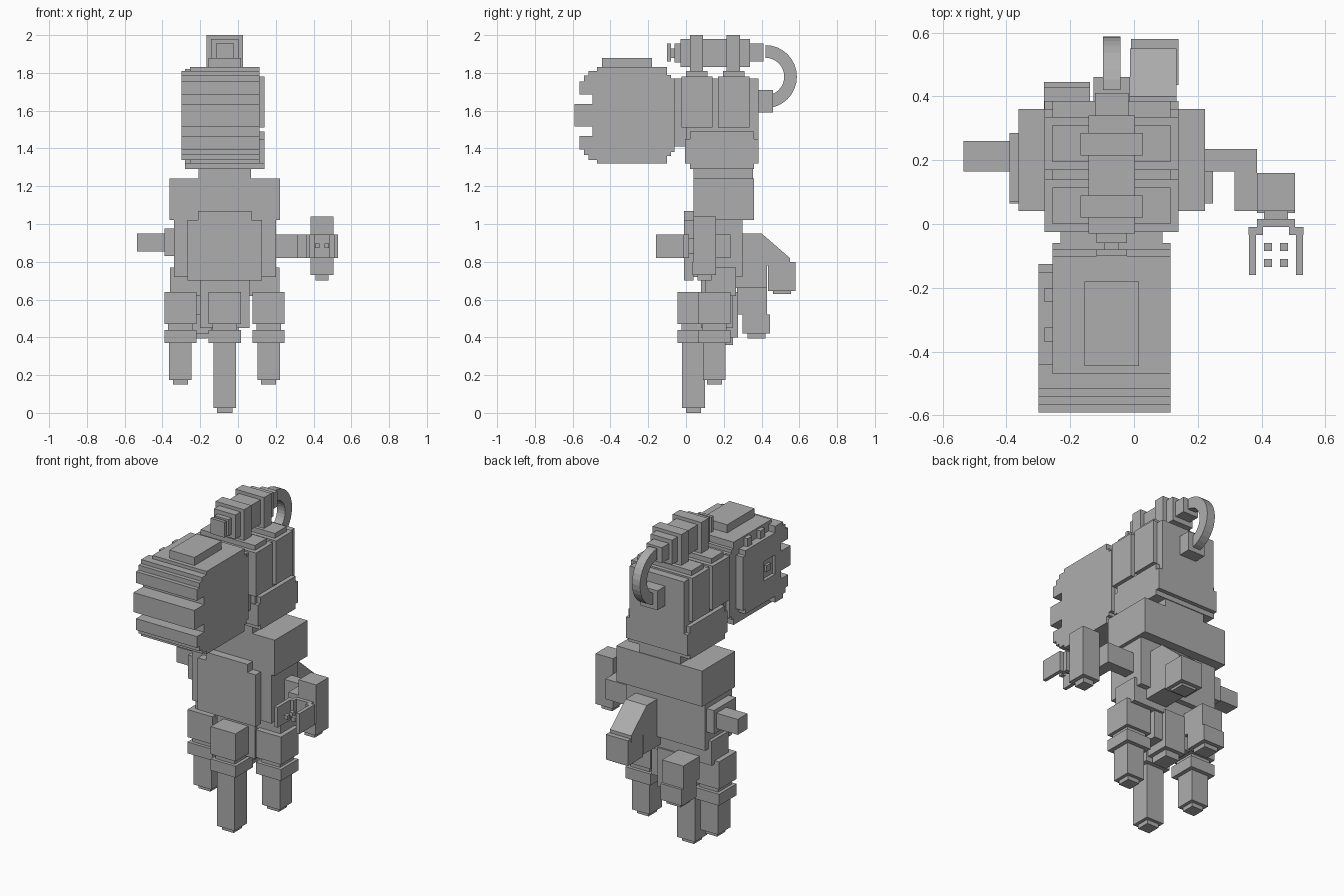
import bpy, bmesh
from math import pi, sin, cos

default = bpy.data.objects.get("Cube")
if default:
    bpy.data.objects.remove(default, do_unlink=True)

grey = bpy.data.materials.new("plain_grey")
grey.use_nodes = True
colour = (.42, .42, .42, 1)
grey.diffuse_color = colour
grey.node_tree.nodes["Principled BSDF"].inputs["Base Color"].default_value = colour

SPINE = -.07    # centre line of the body
STEP = .025     # inset of caps and tips
HEAD_Z = 1.575  # middle height of the head


def extrude(name, profile, width, x=SPINE):
    """Side profile of (y, z) points extruded to a width about x."""
    bm = bmesh.new()
    face = bm.faces.new([bm.verts.new((x - width / 2, y, z)) for y, z in profile])
    extruded = bmesh.ops.extrude_face_region(bm, geom=[face])
    for item in extruded["geom"]:
        if isinstance(item, bmesh.types.BMVert):
            item.co.x += width
    bmesh.ops.recalc_face_normals(bm, faces=bm.faces)
    mesh = bpy.data.meshes.new(name)
    bm.to_mesh(mesh)
    bm.free()
    mesh.materials.append(grey)
    part = bpy.data.objects.new(name, mesh)
    bpy.context.collection.objects.link(part)
    return part


def box(name, width, front, back, bottom, top, x=SPINE):
    corners = [(front, bottom), (back, bottom), (back, top), (front, top)]
    return extrude(name, corners, width, x)


def tipped_box(name, width, front, back, bottom, top, tip, x=SPINE):
    """Box with a smaller cap below it."""
    box(name, width, front, back, bottom, top, x)
    box(name + "_tip", width - STEP * 2, front + STEP, back - STEP, bottom - tip, bottom, x)


def stairs(layers):
    """Outline through (y, height) layers, each going down to the next."""
    points = []
    for y, height in layers:
        if points:
            points.append((points[-1][0], height))
        points.append((y, height))
    return points


def stepped_profile(front, back):
    """Closed stepped outline, mirrored about the middle of the head."""
    upper = stairs(back)[::-1] + stairs(front)
    lower = [(y, -height) for y, height in reversed(upper)]
    return [(y, HEAD_Z + height) for y, height in upper + lower]


# Head: stepped block with two slots across the front
face_steps = [(-.47, .255), (-.515, .235), (-.54, .21), (-.565, .18), (-.495, .11), (-.59, .06)]
head_back = [(-.1, .255), (-.08, .215), (-.06, .195)]
extrude("head", stepped_profile(face_steps, head_back), width=.37)
box("head_top_plate", width=.17, front=-.445, back=-.18, bottom=1.8, top=1.88)

# Face panel on the side of the head, with eyes and a square ring mouth
panel_back = [(-.44, .235), (-.15, .195), (-.125, .165)]
panel_profile = stepped_profile(face_steps[1:], panel_back)
face_panel = extrude("face_panel", panel_profile, width=.05, x=-.275)
mouth = box("mouth_cutter", width=.04, front=-.44, back=-.33,
            bottom=HEAD_Z - .06, top=HEAD_Z + .06, x=-.3)
mouth.hide_render = True
mouth.hide_viewport = True
cut = face_panel.modifiers.new("mouth", "BOOLEAN")
cut.object = mouth
cut.operation = "DIFFERENCE"
cut.solver = "EXACT"
box("mouth_centre", width=.02, front=-.405, back=-.365,
    bottom=HEAD_Z - .02, top=HEAD_Z + .02, x=-.285)
for eye_y in (-.245, -.37):
    box("eye", width=.03, front=eye_y, back=eye_y + .045, bottom=1.76, top=1.82, x=-.265)

# Upper body, collar and neck
box("head_joint", width=.32, front=-.07, back=.02, bottom=1.41, top=1.77)
box("upper_core", width=.37, front=0, back=.385, bottom=1.45, top=1.77)
for front in (-STEP, .17):
    back = front + .165
    box("upper_block", width=.42, front=front, back=back, bottom=1.51, top=1.78)
    box("upper_block_cap", width=.37, front=front + STEP, back=back - STEP,
        bottom=1.78, top=1.81)
box("collar", width=.42, front=-.005, back=.385, bottom=1.32, top=1.45)
box("collar_rims", width=.42, front=.02, back=.36, bottom=1.29, top=1.49)
box("neck", width=.28, front=.04, back=.355, bottom=1.2, top=1.3)

# Top tank with straps and nozzle
box("tank", width=.145, front=-.03, back=.34, bottom=1.83, top=1.98)
for front in (.02, .215):
    box("tank_strap", width=.195, front=front, back=front + .07, bottom=1.8, top=2)
box("nozzle_neck", width=.095, front=-.06, back=-.03, bottom=1.855, top=1.955)
box("nozzle_stem", width=.045, front=-.09, back=-.06, bottom=1.88, top=1.93)
box("nozzle", width=.095, front=-.1, back=-.08, bottom=1.86, top=1.955)

# Hose: half ring from the tank down to a port
box("tank_end", width=.105, front=.34, back=.41, bottom=1.86, top=1.955)
box("hose_port", width=.115, front=.38, back=.46, bottom=1.59, top=1.71)
SEGMENTS = 16
angles = [pi * (i / SEGMENTS - .5) for i in range(SEGMENTS + 1)]
ring = [(.167, angle) for angle in angles] + [(.1, angle) for angle in reversed(angles)]
hose = [(.42 + radius * cos(angle), 1.78 + radius * sin(angle)) for radius, angle in ring]
extrude("hose", hose, width=.055)

# Chest, torso and hips
box("chest", width=.585, front=.04, back=.36, bottom=1.02, top=1.24)
box("torso", width=.54, front=.04, back=.3, bottom=.72, top=1.02)
box("front_plate", width=.395, front=-.01, back=.04, bottom=.7, top=1.02)
box("front_plate_tab", width=.285, front=-.01, back=.04, bottom=1.02, top=1.07)
box("hips", width=.58, front=.1, back=.265, bottom=.62, top=.77)
box("pelvis", width=.26, front=.08, back=.25, bottom=.45, top=.72)
tipped_box("rear_post", width=.145, front=.11, back=.275, bottom=.4, top=.64, tip=.04)


def leg(side, x, y, foot):
    """Thigh, knee band, shin and foot tip around a centre line."""
    def joint(name, half, bottom, top):
        box(side + name, half * 2, y - half, y + half, bottom, top, x)
    joint("_thigh", .085, bottom=.47, top=.64)
    joint("_knee", .065, bottom=.44, top=.47)
    joint("_knee_band", .085, bottom=.37, top=.44)
    joint("_shin", .06, bottom=foot + STEP, top=.37)
    joint("_foot_tip", .04, bottom=foot, top=foot + STEP)


leg("right", x=-.305, y=.15, foot=.15)
leg("left", x=.162, y=.15, foot=.15)
leg("front", x=SPINE, y=.04, foot=0)

# Rear leg and raised rear limb
box("rear_leg", width=.145, front=.27, back=.43, bottom=.52, top=.66, x=-.21)
tipped_box("rear_leg_shin", width=.145, front=.3, back=.445,
           bottom=.42, top=.52, tip=STEP, x=-.21)
limb_profile = [(.26, .66), (.26, .95), (.4, .95), (.55, .82), (.55, .78), (.43, .78), (.43, .66)]
extrude("rear_limb", limb_profile, width=.145, x=.06)
tipped_box("rear_limb_foot", width=.15, front=.435, back=.58,
           bottom=.645, top=.8, tip=.015, x=.065)

# Right stump arm
box("right_shoulder", width=.05, front=.07, back=.285, bottom=.83, top=.975, x=-.365)
box("right_arm", width=.15, front=.165, back=.26, bottom=.855, top=.95, x=-.46)

# Left arm
HAND_X = .445
ARM = {"bottom": .82, "top": .945}
box("left_arm", width=.2, front=.165, back=.235, x=.285, **ARM)
box("left_elbow", width=.07, front=.04, back=.235, x=.35, **ARM)
box("left_forearm", width=.12, front=.04, back=.16, bottom=.8, top=1.04, x=HAND_X)
tipped_box("forearm_end", width=.12, front=.035, back=.16,
           bottom=.73, top=.8, tip=.03, x=HAND_X)
box("wrist", width=.075, front=.015, back=.04, bottom=.84, top=.925, x=HAND_X)

# Claw with two fingers and four studs
box("claw_palm", width=.12, front=-.01, back=.015, x=HAND_X, **ARM)
for side in (-1, 1):
    box("claw_knuckle", width=.045, front=-.035, back=-.01, x=HAND_X + side * .063, **ARM)
    box("claw_finger", width=.022, front=-.16, back=-.015, x=HAND_X + side * .074, **ARM)
    for front in (-.135, -.085):
        box("claw_stud", width=STEP, front=front, back=front + STEP,
            bottom=.872, top=.896, x=HAND_X + side * STEP)
